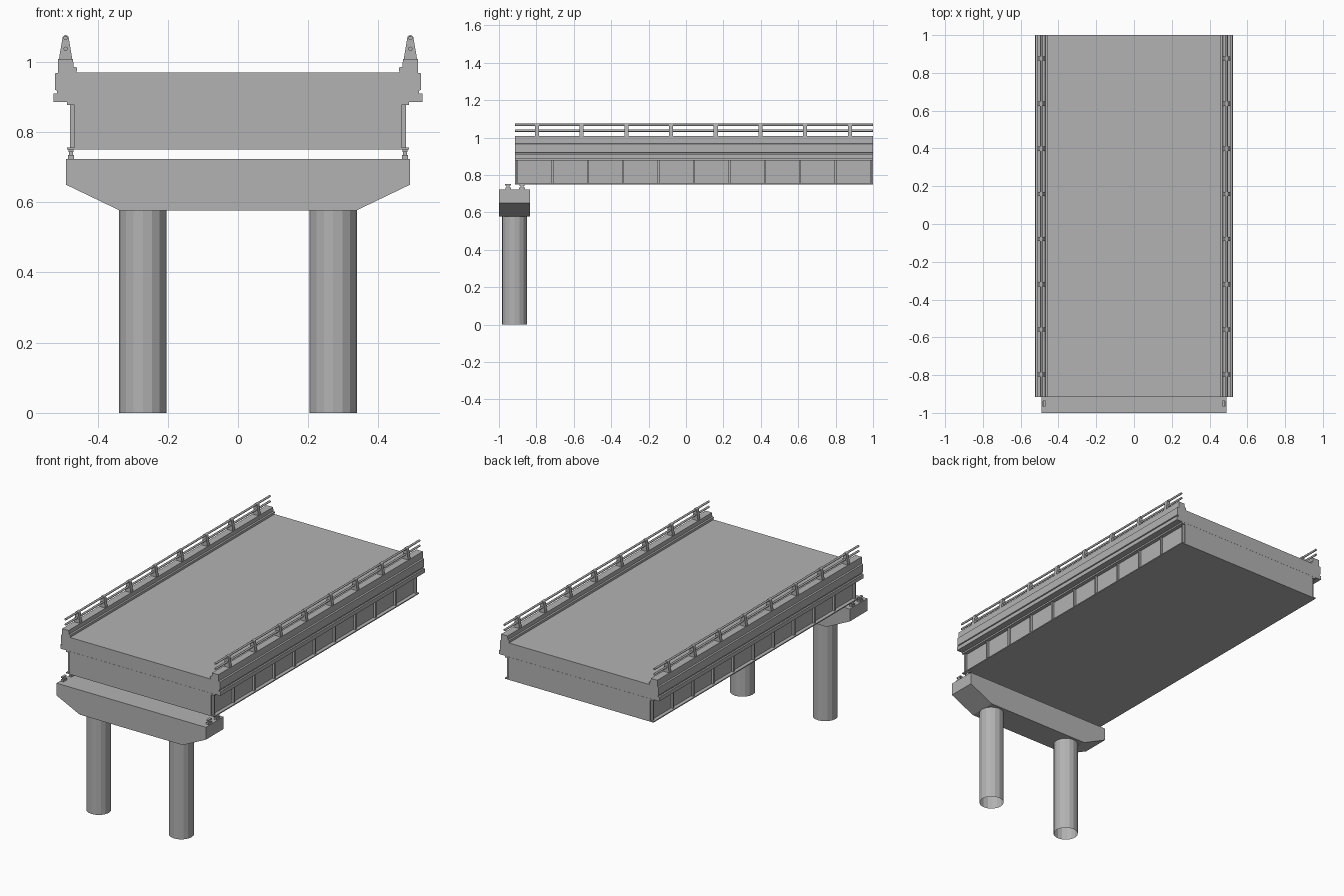
import bpy, bmesh
from math import sin, cos, pi, radians
from mathutils import Matrix

cube = bpy.data.objects.get("Cube")
if cube:
    bpy.data.objects.remove(cube)

concrete = bpy.data.materials.new("concrete_grey")
concrete.use_nodes = True
GREY = (0.45, 0.45, 0.45, 1)
concrete.diffuse_color = GREY
concrete.node_tree.nodes["Principled BSDF"].inputs["Base Color"].default_value = GREY

BACK, DECK_FRONT = 1.0, -0.915
LENGTH = BACK - DECK_FRONT
MID = (BACK + DECK_FRONT) / 2


def finish(name, bm):
    bmesh.ops.recalc_face_normals(bm, faces=bm.faces)
    mesh = bpy.data.meshes.new(name)
    bm.to_mesh(mesh)
    bm.free()
    mesh.materials.append(concrete)
    obj = bpy.data.objects.new(name, mesh)
    bpy.context.collection.objects.link(obj)
    return obj


def add_prism(bm, profile, y0, y1):
    """Extrude an (x, z) outline along y."""
    face = bm.faces.new([bm.verts.new((x, y0, z)) for x, z in profile])
    new = bmesh.ops.extrude_face_region(bm, geom=[face])["geom"]
    verts = [v for v in new if isinstance(v, bmesh.types.BMVert)]
    bmesh.ops.translate(bm, verts=verts, vec=(0, y1 - y0, 0))


def add_box(bm, centre, size):
    m = Matrix.Translation(centre) @ Matrix.Diagonal((*size, 1))
    bmesh.ops.create_cube(bm, size=1, matrix=m)


def symmetric(half):
    return half + [(-x, z) for x, z in reversed(half)]


# Deck slab with stepped kerbs, one continuous cross-section
bm = bmesh.new()
deck_half = [(0.525, 0.886), (0.525, 0.910), (0.515, 0.910), (0.515, 0.917),
             (0.521, 0.920), (0.521, 0.967), (0.512, 0.969), (0.512, 1.008),
             (0.470, 1.008), (0.468, 0.985), (0.458, 0.984), (0.460, 0.969)]
add_prism(bm, symmetric(deck_half), DECK_FRONT, BACK)
finish("deck", bm)

# Box girder
bm = bmesh.new()
add_box(bm, (0, MID, 0.818), (0.93, LENGTH, 0.134))
finish("girder_box", bm)

# Girder flanges
for name, z, t in (("girder_bottom_flange", 0.753, 0.006), ("girder_top_flange", 0.881, 0.009)):
    bm = bmesh.new()
    add_box(bm, (0, MID, z), (0.974, LENGTH, t))
    finish(name, bm)

# Web stiffeners along both sides
PANELS = 10
bm = bmesh.new()
for side in (-1, 1):
    for i in range(PANELS + 1):
        y = DECK_FRONT + 0.012 + i * (LENGTH - 0.024) / PANELS
        add_box(bm, (side * 0.470, y, 0.817), (0.016, 0.010, 0.126))
finish("web_stiffeners", bm)

# Railing posts: tapered with a round top
RAIL_X = 0.491
post = [(-0.019, 1.006), (0.019, 1.006), (0.017, 1.020)]
post += [(0.009 * cos(a), 1.067 + 0.009 * sin(a)) for a in (i * pi / 6 for i in range(7))]
post += [(-0.017, 1.020)]
bm = bmesh.new()
for side in (-1, 1):
    for i in range(8):
        y = -0.797 + i * 0.239
        add_prism(bm, [(side * RAIL_X + x, z) for x, z in post], y - 0.011, y + 0.011)
finish("railing_posts", bm)

# Railing tubes
bm = bmesh.new()
for x in (-RAIL_X, RAIL_X):
    for z in (1.037, 1.068):
        m = Matrix.Translation((x, MID, z)) @ Matrix.Rotation(pi / 2, 4, 'X')
        bmesh.ops.create_cone(bm, cap_ends=True, segments=10, radius1=0.006,
                              radius2=0.006, depth=LENGTH, matrix=m)
rails = finish("railing_tubes", bm)
bpy.context.view_layer.objects.active = rails
rails.select_set(True)
bpy.ops.object.shade_smooth_by_angle(angle=radians(50))
rails.select_set(False)

# Pier cap with sloped ends
bm = bmesh.new()
add_prism(bm, symmetric([(0.338, 0.577), (0.490, 0.650), (0.490, 0.723)]), -1.0, -0.835)
finish("pier_cap", bm)

# Open-ended pier columns
for name, x in (("right_column", -0.271), ("left_column", 0.271)):
    bm = bmesh.new()
    bmesh.ops.create_cone(bm, cap_ends=False, segments=16, radius1=0.068, radius2=0.068,
                          depth=0.58, matrix=Matrix.Translation((x, -0.917, 0.29)))
    finish(name, bm)

# Bearings: base, stem and top plate
bm = bmesh.new()
for x in (-0.476, 0.476):
    for y in (-0.951, -0.877):
        add_box(bm, (x, y, 0.728), (0.017, 0.030, 0.012))
        add_box(bm, (x, y, 0.738), (0.011, 0.016, 0.014))
        add_box(bm, (x, y, 0.747), (0.014, 0.032, 0.008))
finish("bearings", bm)
